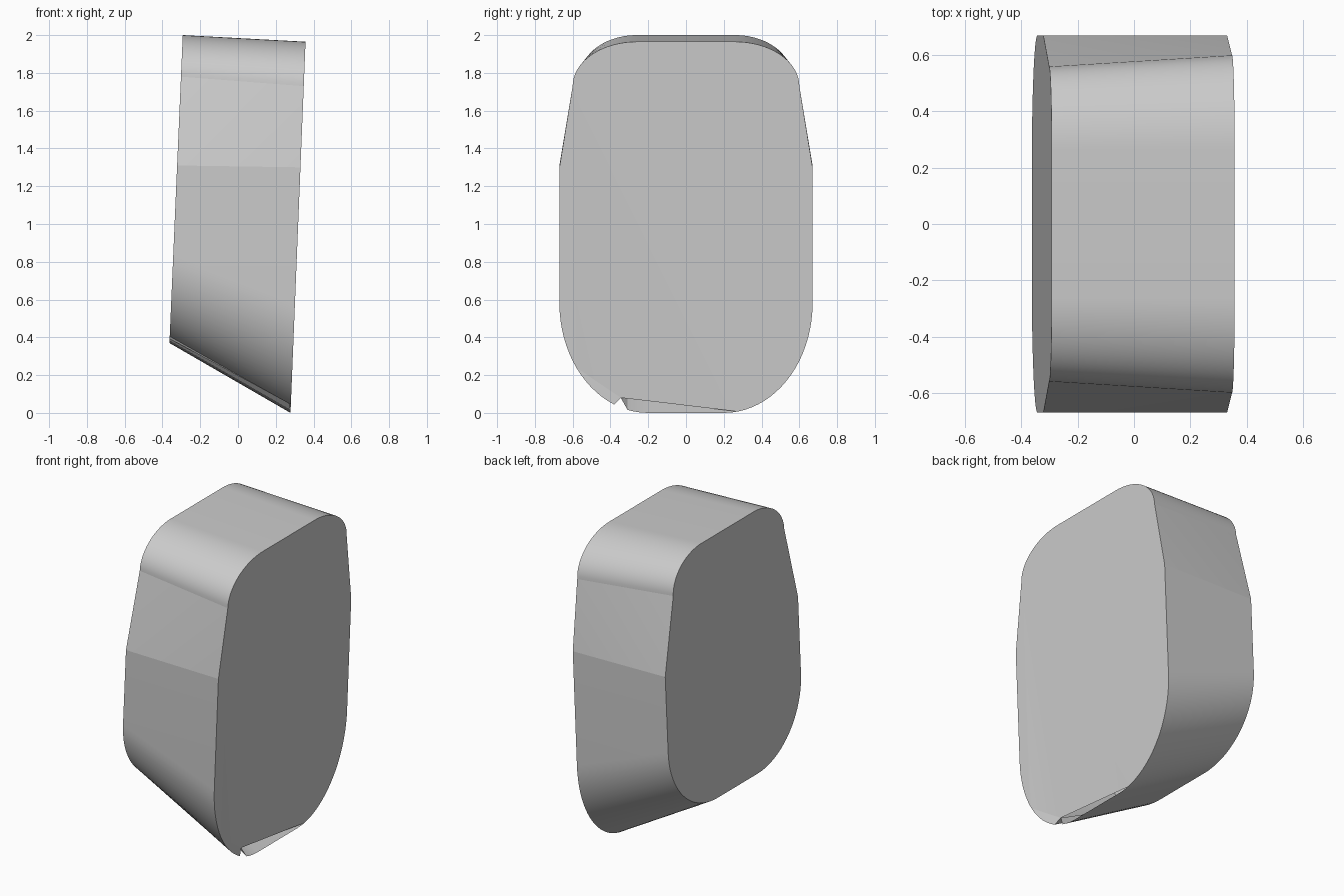
import bpy, bmesh, math

cube = bpy.data.objects.get("Cube")
if cube:
    bpy.data.objects.remove(cube, do_unlink=True)

SEG = 20  # steps in each rounded corner


def half_profile(top, shoulder_z, corner, low_z, bottom):
    """Half outline, from the top flat down to the bottom flat, as (y, z)."""
    y_end, z_end = corner
    pts = []
    for i in range(SEG + 1):
        a = math.pi / 2 * (1 - i / SEG)
        pts.append((0.26 + (y_end - 0.26) * math.cos(a), z_end + (top - z_end) * math.sin(a)))
    pts.append((0.67, shoulder_z))
    for i in range(SEG + 1):
        a = math.pi / 2 * i / SEG
        pts.append((0.2 + 0.47 * math.cos(a), low_z - (low_z - bottom) * math.sin(a)))
    return pts


def ring(bm, half, x_at):
    """Closed outline on a leaning plane: +y side down, -y side back up."""
    loop = half + [(-y, z) for y, z in reversed(half)]
    return [bm.verts.new((x_at(z), y, z)) for y, z in loop]


def nearest(verts, indices, y):
    """Index of the rim point closest to a given y."""
    return min(indices, key=lambda i: abs(verts[i].co.y - y))


bm = bmesh.new()
left = ring(bm, half_profile(1.965, 1.30, (0.6, 1.73), 0.58, 0.0),
            lambda z: 0.278 + 0.0405 * z)
right = ring(bm, half_profile(2.0, 1.31, (0.56, 1.78), 0.83, 0.37),
             lambda z: -0.363 + 0.0433 * (z - 0.37))
n = len(left)

# Outer wall, with the shoulder strips split along a diagonal
for i in range(n):
    j = (i + 1) % n
    a, b, c, d = right[i], right[j], left[j], left[i]
    if i == SEG:
        bm.faces.new((a, b, d))
        bm.faces.new((b, c, d))
    elif i == n - SEG - 2:
        bm.faces.new((a, b, c))
        bm.faces.new((a, c, d))
    else:
        bm.faces.new((a, b, c, d))

# Closed end
bm.faces.new(list(reversed(right)))

# Other end: a nicked rim point leaves a narrow gap along the bottom
front_low = range(n // 2, n // 2 + SEG + 1)
back_low = range(SEG + 2, n // 2)
apex = n - SEG + 2
nick = nearest(left, front_low, -0.36)
side = nearest(left, front_low, -0.59)
start = nearest(left, back_low, 0.27)
left[nick].co.z = 0.08
left[nick].co.x -= 0.015
bm.faces.new(left[apex:] + left[:start + 1])
bm.faces.new((left[apex], left[start], left[nick]))
bm.faces.new((left[apex], left[nick], left[side]))
bm.faces.new(left[nick:side + 1])
bm.faces.new(left[side:apex + 1])
bmesh.ops.recalc_face_normals(bm, faces=bm.faces)

mesh = bpy.data.meshes.new("rounded_block")
bm.to_mesh(mesh)
bm.free()
block = bpy.data.objects.new("rounded_block", mesh)
bpy.context.collection.objects.link(block)

# Plain grey material
grey = bpy.data.materials.new("light_grey")
grey.use_nodes = True
colour = (0.6, 0.6, 0.6, 1)
grey.diffuse_color = colour
grey.node_tree.nodes["Principled BSDF"].inputs["Base Color"].default_value = colour
mesh.materials.append(grey)

# Smooth corners, crisp shoulders and rims
bpy.ops.object.select_all(action="DESELECT")
block.select_set(True)
bpy.context.view_layer.objects.active = block
bpy.ops.object.shade_smooth_by_angle(angle=math.radians(8))
